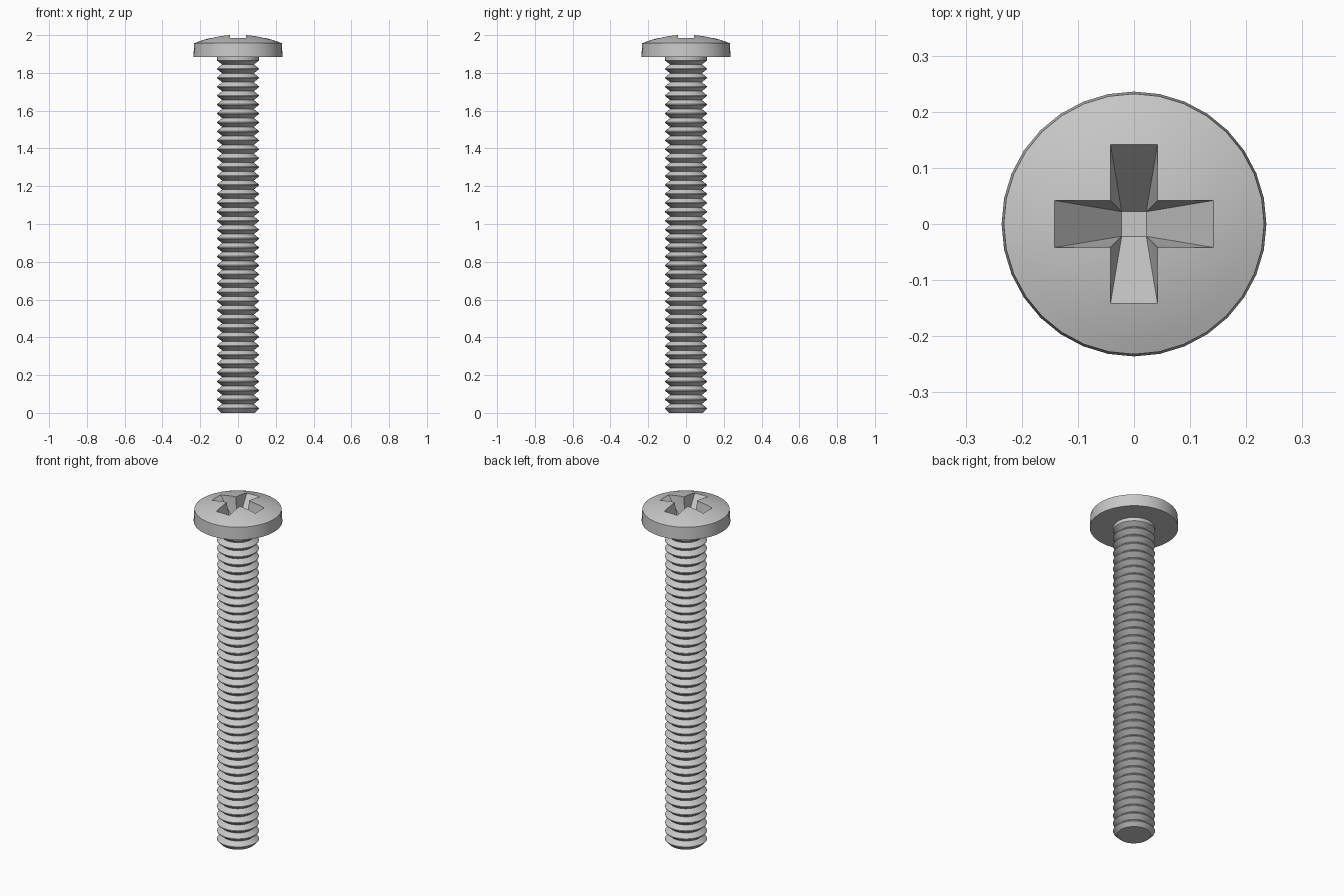
import bpy, bmesh, math

if "Cube" in bpy.data.objects:
    bpy.data.objects.remove(bpy.data.objects["Cube"], do_unlink=True)

SEGMENTS = 32
PITCH, FIRST_CREST, TURNS = 0.0473, 0.024, 39
CREST_R, ROOT_R = 0.111, 0.084
HEAD_BOTTOM, RIM_Z, APEX_Z, RIM_R = 1.885, 1.957, 2.003, 0.232

steel = bpy.data.materials.new("steel_grey")
steel.use_nodes = True
color = (0.58, 0.58, 0.58, 1)
steel.diffuse_color = color
steel.node_tree.nodes["Principled BSDF"].inputs["Base Color"].default_value = color


def add_object(name, bm):
    bmesh.ops.recalc_face_normals(bm, faces=bm.faces)
    mesh = bpy.data.meshes.new(name)
    bm.to_mesh(mesh)
    bm.free()
    mesh.materials.append(steel)
    obj = bpy.data.objects.new(name, mesh)
    bpy.context.collection.objects.link(obj)
    return obj


def lathe(name, profile):
    bm = bmesh.new()
    verts = [bm.verts.new((r, 0, z)) for r, z in profile]
    edges = [bm.edges.new(pair) for pair in zip(verts, verts[1:])]
    bmesh.ops.spin(bm, geom=verts + edges, cent=(0, 0, 0), axis=(0, 0, 1),
                   angle=math.tau, steps=SEGMENTS, use_merge=True)
    bmesh.ops.remove_doubles(bm, verts=bm.verts, dist=0.0001)
    return add_object(name, bm)


# Chamfered tip, then the V-shaped thread crests and roots
profile = [(0, 0), (0.09, 0)]
for i in range(TURNS):
    z = FIRST_CREST + i * PITCH
    profile += [(CREST_R, z - 0.002), (CREST_R, z + 0.002), (ROOT_R, z + PITCH / 2)]

# Plain neck and the flat-bottomed rim of the head
profile += [(CREST_R, FIRST_CREST + TURNS * PITCH - 0.004),
            (CREST_R, HEAD_BOTTOM), (0.236, HEAD_BOTTOM)]

# Shallow domed top
DOME_STEPS = 8
for i in range(DOME_STEPS + 1):
    t = 1 - i / DOME_STEPS
    profile.append((RIM_R * t, APEX_Z - (APEX_Z - RIM_Z) * t * t))
screw = lathe("screw", profile)


# Cross recess: two crossing tapered bars cut out of the head
def recess_bar(name, half_x, half_y, floor_z):
    bm = bmesh.new()
    for hx, hy, z in ((0.022, 0.022, floor_z), (half_x, half_y, 1.985), (half_x, half_y, 2.1)):
        for sx in (-1, 1):
            for sy in (-1, 1):
                bm.verts.new((sx * hx, sy * hy, z))
    bmesh.ops.convex_hull(bm, input=bm.verts)
    cutter = add_object(name, bm)
    cutter.hide_render = True
    return cutter


bpy.ops.object.select_all(action="DESELECT")
bpy.context.view_layer.objects.active = screw
screw.select_set(True)
for cutter in (recess_bar("recess_cutter_x", 0.142, 0.042, 1.84),
               recess_bar("recess_cutter_y", 0.042, 0.142, 1.8395)):
    cut = screw.modifiers.new("cross_recess", "BOOLEAN")
    cut.operation = "DIFFERENCE"
    cut.solver = "EXACT"
    cut.object = cutter
    bpy.ops.object.modifier_apply(modifier=cut.name)
    bpy.data.objects.remove(cutter, do_unlink=True)

# Smooth round surfaces with crisp rim, thread and recess edges
bpy.ops.object.shade_smooth_by_angle(angle=math.radians(20))
